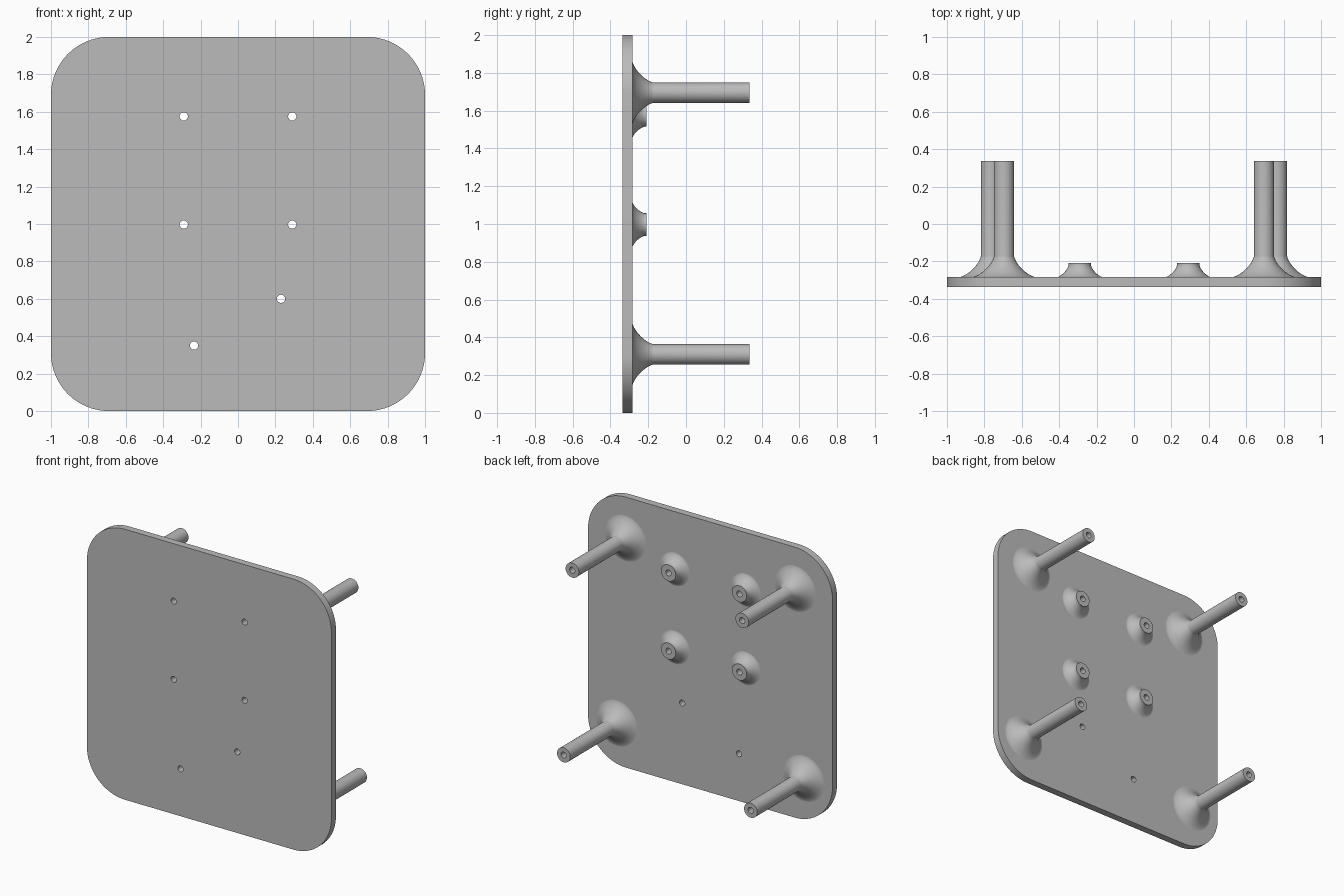
import bpy, bmesh
from math import sin, cos, pi, radians
from mathutils import Matrix

cube = bpy.data.objects.get("Cube")
if cube:
    bpy.data.objects.remove(cube, do_unlink=True)

# Single grey material
grey = bpy.data.materials.new("plain grey")
grey.use_nodes = True
colour = (0.5, 0.5, 0.5, 1)
grey.diffuse_color = colour
grey.node_tree.nodes["Principled BSDF"].inputs["Base Color"].default_value = colour

FRONT, BACK, TIP = -0.337, -0.284, 0.337
BORE = 0.022


def finish(name, bm):
    bmesh.ops.remove_doubles(bm, verts=bm.verts, dist=0.0001)
    bmesh.ops.recalc_face_normals(bm, faces=bm.faces)
    mesh = bpy.data.meshes.new(name)
    bm.to_mesh(mesh)
    bm.free()
    mesh.materials.append(grey)
    obj = bpy.data.objects.new(name, mesh)
    bpy.context.collection.objects.link(obj)
    bpy.ops.object.select_all(action='DESELECT')
    obj.select_set(True)
    bpy.context.view_layer.objects.active = obj
    bpy.ops.object.shade_smooth_by_angle(angle=radians(30))
    return obj


def arc(cx, cy, r, start, end, n):
    return [(cx + r * cos(start + (end - start) * i / n),
             cy + r * sin(start + (end - start) * i / n)) for i in range(n + 1)]


def flare(base_r, top_r, height, n=14):
    """Concave fillet from the plate up to the straight shaft."""
    k = 2 / 1.45
    return [(base_r - (base_r - top_r) * sin(a) ** k, height - height * cos(a) ** k)
            for a in (pi / 2 * i / n for i in range(n + 1))]


def lathe(name, profile, x, z):
    """Revolve (radius, height) points about an axis pointing backwards."""
    bm = bmesh.new()
    verts = [bm.verts.new((r, 0, h)) for r, h in profile]
    edges = [bm.edges.new(pair) for pair in zip(verts, verts[1:])]
    bmesh.ops.spin(bm, geom=verts + edges, cent=(0, 0, 0), axis=(0, 0, 1),
                   angle=2 * pi, steps=48, use_duplicate=False)
    bm.transform(Matrix.Translation((x, BACK, z)) @ Matrix.Rotation(-pi / 2, 4, 'X'))
    return finish(name, bm)


# Hole layout: four standoffs and two plain holes
standoffs = [(sx * 0.29, z) for z in (0.997, 1.575) for sx in (-1, 1)]
plain_holes = [(0.23, 0.6), (-0.235, 0.35)]

# Rounded plate with through holes
R = 0.31
outline = []
for i, (cx, cy) in enumerate([(1 - R, 2 - R), (R - 1, 2 - R), (R - 1, R), (1 - R, R)]):
    outline += arc(cx, cy, R, i * pi / 2, (i + 1) * pi / 2, 20)
loops = [outline] + [arc(x, z, BORE, 0, 2 * pi, 32)[:-1] for x, z in standoffs + plain_holes]
curve = bpy.data.curves.new("plate_outline", 'CURVE')
curve.dimensions = '2D'
curve.fill_mode = 'BOTH'
curve.extrude = (BACK - FRONT) / 2
for loop in loops:
    spline = curve.splines.new('POLY')
    spline.points.add(len(loop) - 1)
    for p, (x, y) in zip(spline.points, loop):
        p.co = (x, y, 0, 1)
    spline.use_cyclic_u = True
helper = bpy.data.objects.new("plate_outline", curve)
bpy.context.collection.objects.link(helper)
graph = bpy.context.evaluated_depsgraph_get()
flat = bpy.data.meshes.new_from_object(helper.evaluated_get(graph))
bm = bmesh.new()
bm.from_mesh(flat)
bm.transform(Matrix.Translation((0, (FRONT + BACK) / 2, 0)) @ Matrix.Rotation(pi / 2, 4, 'X'))
bpy.data.objects.remove(helper, do_unlink=True)
bpy.data.meshes.remove(flat)
finish("plate", bm)

# Short standoffs, bored through
top = 0.075
short = flare(0.122, 0.06, 0.065) + [(0.06, top), (BORE, top), (BORE, 0)]
for i, (x, z) in enumerate(standoffs):
    lathe(f"standoff_{i + 1}", short, x, z)

# Long posts with blind holes in their tips
length = TIP - BACK
long = flare(0.168, 0.054, 0.112) + [(0.054, length), (BORE, length),
                                     (BORE, length - 0.25), (0, length - 0.25)]
for level, x, z in (("upper", 0.695, 1.695), ("lower", 0.765, 0.31)):
    lathe(f"{level}_left_post", long, x, z)
    lathe(f"{level}_right_post", long, -x, z)
